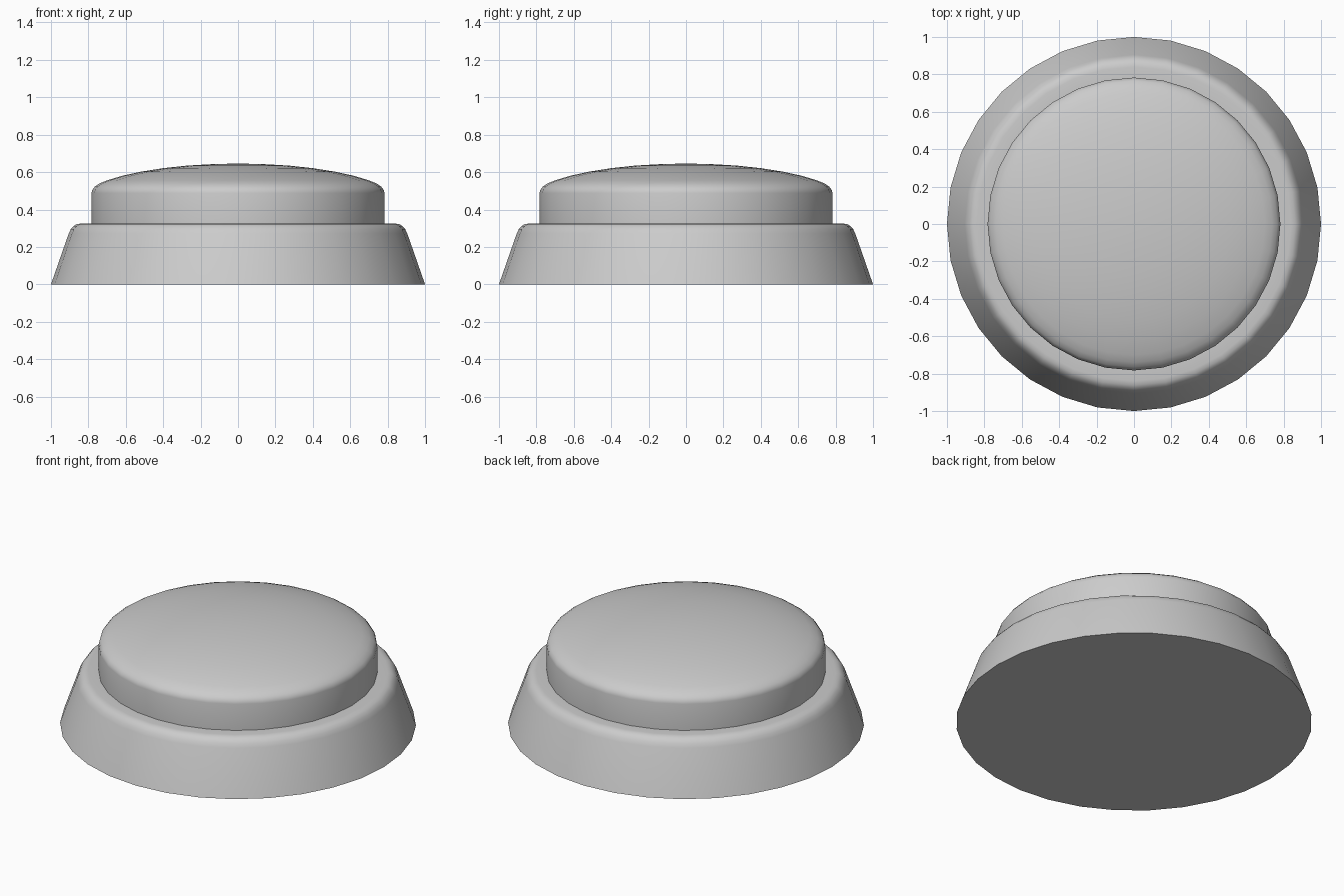
import bpy, bmesh, math

if "Cube" in bpy.data.objects:
    bpy.data.objects.remove(bpy.data.objects["Cube"])

SIDES = 32


def lathe(name, profile, crease_angle=35):
    """Revolve an (r, z) profile around z; r = 0 makes a pole."""
    bm = bmesh.new()
    rings = []
    for r, z in profile:
        if r == 0:
            rings.append([bm.verts.new((0, 0, z))])
        else:
            rings.append([bm.verts.new((r * math.cos(2 * math.pi * i / SIDES),
                                        r * math.sin(2 * math.pi * i / SIDES), z))
                          for i in range(SIDES)])
    for a, b in zip(rings, rings[1:]):
        for i in range(SIDES):
            j = (i + 1) % SIDES
            if len(b) == 1:
                bm.faces.new((a[i], a[j], b[0]))
            else:
                bm.faces.new((a[i], a[j], b[j], b[i]))
    # Flat caps on open ends
    bm.faces.new(rings[0][::-1])
    if len(rings[-1]) > 1:
        bm.faces.new(rings[-1])
    bmesh.ops.recalc_face_normals(bm, faces=bm.faces)
    mesh = bpy.data.meshes.new(name)
    bm.to_mesh(mesh)
    bm.free()
    obj = bpy.data.objects.new(name, mesh)
    bpy.context.collection.objects.link(obj)
    bpy.ops.object.select_all(action='DESELECT')
    obj.select_set(True)
    bpy.context.view_layer.objects.active = obj
    bpy.ops.object.shade_smooth_by_angle(angle=math.radians(crease_angle))
    return obj


# Tapered base with a rounded upper rim
lathe("button_base", [(1.0, 0), (0.905, 0.272), (0.894, 0.295), (0.879, 0.312),
                      (0.862, 0.322), (0.84, 0.325), (0.78, 0.325)])

# Push cap: straight wall, rounded shoulder, shallow dome
lathe("button_cap", [(0.783, 0.325), (0.783, 0.488), (0.779, 0.505), (0.766, 0.522),
                     (0.74, 0.54), (0.70, 0.556), (0.62, 0.58), (0.52, 0.602),
                     (0.40, 0.621), (0.27, 0.635), (0.13, 0.643), (0, 0.646)])
